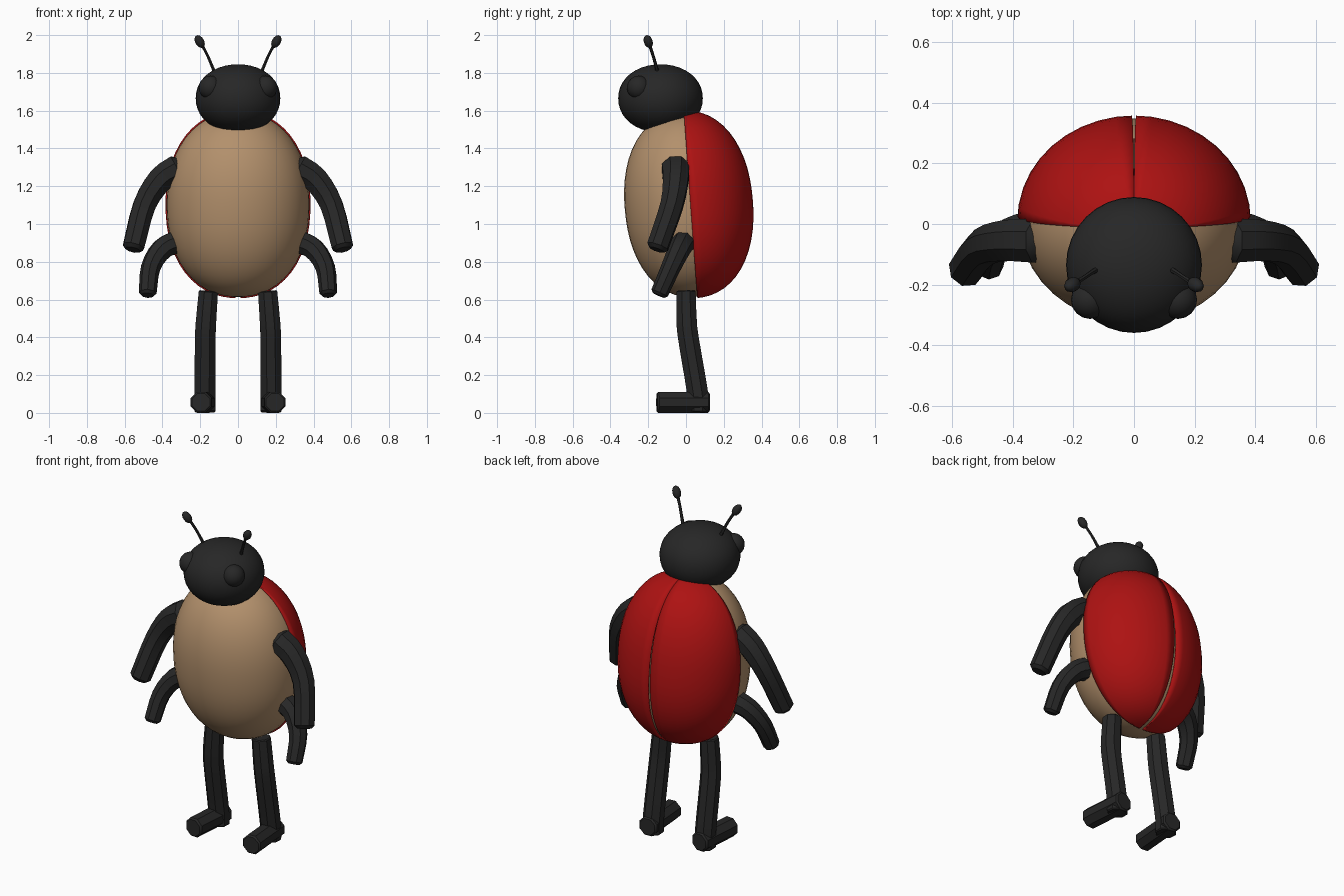
import bpy, bmesh, math
from mathutils import Vector, Matrix

if "Cube" in bpy.data.objects:
    bpy.data.objects.remove(bpy.data.objects["Cube"])


def material(name, rgb):
    m = bpy.data.materials.new(name)
    m.diffuse_color = (*rgb, 1)
    m.use_nodes = True
    m.node_tree.nodes["Principled BSDF"].inputs["Base Color"].default_value = m.diffuse_color
    return m


BLACK = material("black", (0.02, 0.02, 0.02))
RED = material("red", (0.42, 0.006, 0.006))
TAN = material("tan", (0.45, 0.28, 0.15))


def finish(bm, name, mat, mirror=False, angle=40, thickness=0):
    bmesh.ops.recalc_face_normals(bm, faces=bm.faces) if not thickness else None
    me = bpy.data.meshes.new(name)
    bm.to_mesh(me)
    bm.free()
    me.materials.append(mat)
    me.shade_smooth()
    me.set_sharp_from_angle(angle=math.radians(angle))
    ob = bpy.data.objects.new(name, me)
    bpy.context.collection.objects.link(ob)
    if thickness:
        s = ob.modifiers.new("thickness", "SOLIDIFY")
        s.thickness, s.offset = thickness, -1
    if mirror:
        m = ob.modifiers.new("mirror", "MIRROR")
        m.use_mirror_merge = False
    return ob


def egg(center, radii, tilt=0, power=2.0, segs=(32, 20)):
    """Ellipsoid, slightly squared in profile when power > 2."""
    bm = bmesh.new()
    bmesh.ops.create_uvsphere(bm, u_segments=segs[0], v_segments=segs[1], radius=1)
    for v in bm.verts:
        r = math.hypot(v.co.x, v.co.y)
        v.co /= (r ** power + abs(v.co.z) ** power) ** (1 / power)
    mat = (Matrix.Translation(center) @ Matrix.Rotation(math.radians(tilt), 4, 'X')
           @ Matrix.Diagonal((*radii, 1)))
    bmesh.ops.transform(bm, matrix=mat, verts=bm.verts)
    return bm


def smooth_path(pts, steps=3):
    """Catmull-Rom through (x, y, z, radius) points."""
    p = [Vector(q) for q in pts]
    p = [2 * p[0] - p[1]] + p + [2 * p[-1] - p[-2]]
    out = []
    for a, b, c, d in zip(p, p[1:], p[2:], p[3:]):
        for i in range(steps):
            t = i / steps
            out.append(0.5 * (2 * b + (c - a) * t + (2 * a - 5 * b + 4 * c - d) * t * t
                              + (3 * b - a - 3 * c + d) * t ** 3))
    return out + [p[-2]]


def tube(name, pts, sides=8, steps=3, chamfer=0.3):
    path = smooth_path(pts, steps)
    pos = [q.xyz for q in path]
    rad = [q.w for q in path]
    # chamfered ends
    for end, nxt in ((0, 1), (-1, -2)):
        d = (pos[end] - pos[nxt]).normalized()
        tip, r = pos[end] + d * rad[end] * chamfer, rad[end] * (1 - chamfer)
        at = 0 if end == 0 else len(pos)
        pos.insert(at, tip)
        rad.insert(at, r)
    bm = bmesh.new()
    rings, side = [], None
    for i, c in enumerate(pos):
        t = (pos[min(i + 1, len(pos) - 1)] - pos[max(i - 1, 0)]).normalized()
        ref = side if side else (Vector((1, 0, 0)) if abs(t.x) < 0.7 else Vector((0, 1, 0)))
        side = (ref - t * ref.dot(t)).normalized()
        up = t.cross(side)
        rings.append([bm.verts.new(c + rad[i] * (side * math.cos(a) + up * math.sin(a)))
                      for a in (2 * math.pi * (k + 0.5) / sides for k in range(sides))])
    for a, b in zip(rings, rings[1:]):
        for k in range(sides):
            n = (k + 1) % sides
            bm.faces.new((a[k], a[n], b[n], b[k]))
    bm.faces.new(rings[0])
    bm.faces.new(rings[-1])
    return finish(bm, name, BLACK, mirror=True)


# Body
CENTER, TILT, POWER = (0, 0.01, 1.103), 5, 2.2
finish(egg(CENTER, (0.378, 0.335, 0.49), TILT, POWER, (40, 28)), "body", TAN)

# Wing cases: rear part of a slightly larger egg, split by a slit widening downwards
bm = egg(CENTER, (0.385, 0.345, 0.498), TILT, POWER, (40, 28))
for co, no in (((0, -0.01, 1.57), (0, 0.96, 0.07)), ((0.001, 0, 1.55), (1, 0, 0.013))):
    bmesh.ops.bisect_plane(bm, geom=bm.verts[:] + bm.edges[:] + bm.faces[:],
                           plane_co=co, plane_no=Vector(no).normalized(), clear_inner=True)
finish(bm, "wing_cases", RED, mirror=True, thickness=0.012)

# Head and eyes
finish(egg((0, -0.135, 1.665), (0.224, 0.224, 0.18), 0, 2.1), "head", BLACK)
finish(egg((0.145, -0.25, 1.722), (0.063, 0.063, 0.063), segs=(16, 10)), "eyes", BLACK, mirror=True)

# Antennae with knobs
tube("antennae", [(0.11, -0.145, 1.77, 0.012), (0.135, -0.157, 1.83, 0.009),
                  (0.165, -0.177, 1.90, 0.008), (0.195, -0.195, 1.955, 0.009)], sides=6)
bm = egg((0, 0, 0), (0.024, 0.024, 0.037), segs=(10, 8))
turn = Vector((0.5, -0.3, 0.9)).to_track_quat('Z', 'Y').to_matrix().to_4x4()
bmesh.ops.transform(bm, matrix=Matrix.Translation((0.203, -0.2, 1.966)) @ turn, verts=bm.verts)
finish(bm, "antenna_knobs", BLACK, mirror=True)

# Arms, upper and lower pair
tube("upper_arms", [(0.32, -0.055, 1.295, 0.078), (0.41, -0.055, 1.235, 0.073),
                    (0.495, -0.075, 1.10, 0.064), (0.553, -0.15, 0.88, 0.06)])
tube("lower_arms", [(0.31, -0.01, 0.91, 0.066), (0.40, -0.035, 0.868, 0.06),
                    (0.462, -0.08, 0.77, 0.052), (0.478, -0.14, 0.635, 0.047)])

# Legs and slightly turned-out feet
tube("legs", [(0.157, 0.0, 0.64, 0.055), (0.168, 0.003, 0.5, 0.058), (0.173, 0.012, 0.4, 0.059),
              (0.175, 0.062, 0.1, 0.06), (0.175, 0.064, 0.01, 0.06)], chamfer=0.1)
tube("feet", [(0.175, 0.115, 0.056, 0.06), (0.195, -0.145, 0.056, 0.06)], steps=1, chamfer=0.15)
